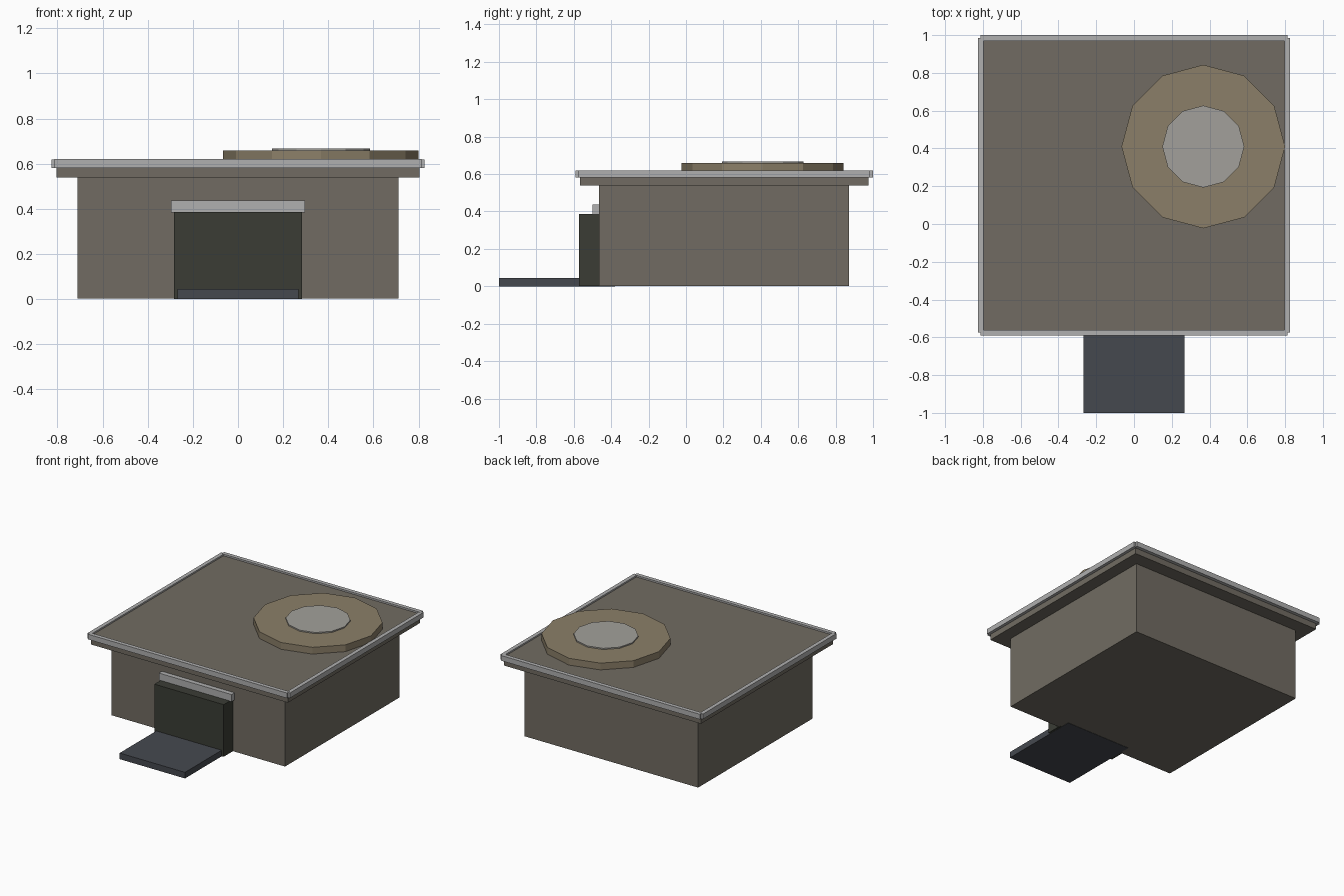
import bpy, bmesh, math
from mathutils import Matrix, Vector

if "Cube" in bpy.data.objects:
    bpy.data.objects.remove(bpy.data.objects["Cube"])


def material(name, rgb):
    # sRGB bytes to linear diffuse colour
    m = bpy.data.materials.new(name)
    m.diffuse_color = [(c / 255) ** 2.2 for c in rgb] + [1]
    m.use_nodes = True
    m.node_tree.nodes["Principled BSDF"].inputs["Base Color"].default_value = m.diffuse_color
    return m


concrete = material("concrete", (112, 107, 98))
trim_grey = material("trim", (174, 174, 174))
dark = material("dark_door", (61, 63, 56))
slate = material("slate", (71, 74, 80))
tan = material("tan", (138, 126, 104))
pale = material("pale", (161, 159, 153))


def finish(name, bm, mat):
    mesh = bpy.data.meshes.new(name)
    bm.to_mesh(mesh)
    bm.free()
    mesh.materials.append(mat)
    ob = bpy.data.objects.new(name, mesh)
    bpy.context.collection.objects.link(ob)
    return ob


def box(name, x, y, z, mat):
    bm = bmesh.new()
    size = Vector((x[1] - x[0], y[1] - y[0], z[1] - z[0]))
    centre = Vector((sum(x), sum(y), sum(z))) / 2
    bmesh.ops.create_cube(bm, size=1, matrix=Matrix.Translation(centre) @ Matrix.Diagonal(size.to_4d()))
    return finish(name, bm, mat)


def disc(name, centre, radius, z, mat):
    # twelve-sided plate with a corner pointing along +x
    bm = bmesh.new()
    ring = [bm.verts.new((centre[0] + radius * math.cos(i * math.pi / 6),
                          centre[1] + radius * math.sin(i * math.pi / 6), z[0])) for i in range(12)]
    face = bm.faces.new(ring)
    top = bmesh.ops.extrude_face_region(bm, geom=[face])["geom"]
    bmesh.ops.translate(bm, vec=(0, 0, z[1] - z[0]),
                        verts=[v for v in top if isinstance(v, bmesh.types.BMVert)])
    bmesh.ops.recalc_face_normals(bm, faces=bm.faces)
    return finish(name, bm, mat)


# Main block and overhanging roof
box("body", (-0.71, 0.71), (-0.465, 0.872), (0.002, 0.54), concrete)
box("roof_slab", (-0.805, 0.805), (-0.567, 0.975), (0.538, 0.608), concrete)

# Raised edging around the roof
for name, y in (("front_trim", (-0.59, -0.56)), ("back_trim", (0.97, 1.0))):
    box(name, (-0.813, 0.813), y, (0.582, 0.62), trim_grey)
for name, s in (("left_trim", -1), ("right_trim", 1)):
    box(name, sorted((s * 0.798, s * 0.827)), (-0.575, 0.985), (0.581, 0.619), trim_grey)

# Entrance: door block, lintel and ramp
box("door", (-0.283, 0.283), (-0.572, -0.45), (0.001, 0.386), dark)
box("lintel", (-0.297, 0.297), (-0.5, -0.455), (0.384, 0.437), trim_grey)
box("ramp", (-0.267, 0.267), (-1.0, -0.38), (0, 0.045), slate)

# Round roof hatch
disc("hatch_base", (0.367, 0.41), 0.433, (0.6, 0.658), tan)
disc("hatch_lid", (0.367, 0.41), 0.217, (0.65, 0.667), pale)
